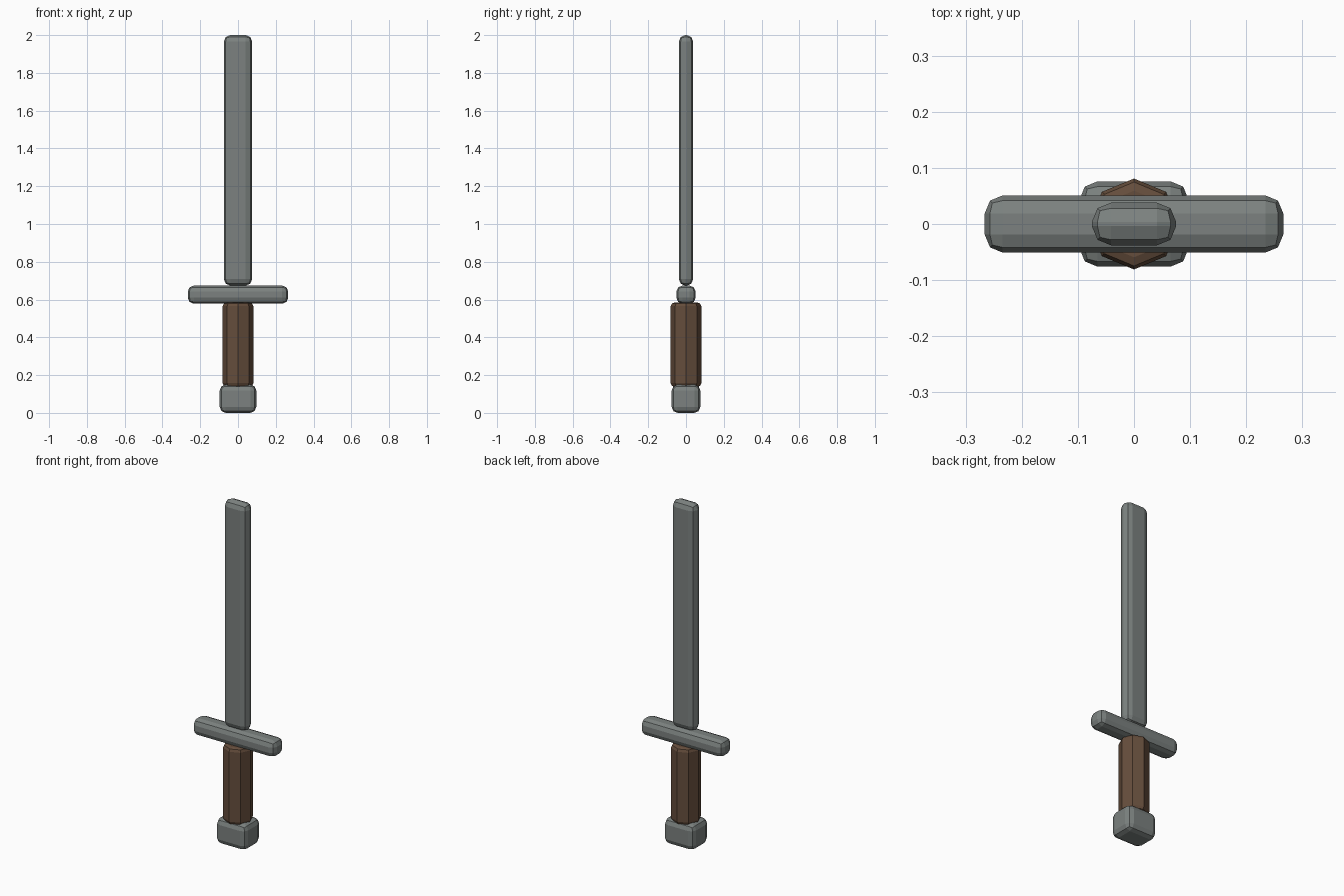
import bpy
import bmesh
import math
from mathutils import Vector

if "Cube" in bpy.data.objects:
    bpy.data.objects.remove(bpy.data.objects["Cube"])


def material(name, rgb):
    mat = bpy.data.materials.new(name)
    mat.diffuse_color = (*rgb, 1)
    mat.use_nodes = True
    mat.node_tree.nodes["Principled BSDF"].inputs["Base Color"].default_value = mat.diffuse_color
    return mat


steel = material("dark_steel", (0.20, 0.222, 0.215))
brown = material("brown_grip", (0.13, 0.075, 0.045))


def make_part(name, bm, centre, bevel, mat):
    """Turn a bmesh into an object with rounded two-step edges."""
    mesh = bpy.data.meshes.new(name)
    bm.to_mesh(mesh)
    bm.free()
    mesh.materials.append(mat)
    obj = bpy.data.objects.new(name, mesh)
    obj.location = centre
    bpy.context.collection.objects.link(obj)
    mod = obj.modifiers.new("rounded_edges", 'BEVEL')
    mod.width = bevel
    mod.segments = 2
    mod.limit_method = 'ANGLE'
    mod.angle_limit = math.radians(50)


def box(name, half_x, half_y, z0, z1, bevel):
    bm = bmesh.new()
    bmesh.ops.create_cube(bm, size=1)
    bmesh.ops.scale(bm, vec=Vector((2 * half_x, 2 * half_y, z1 - z0)), verts=bm.verts)
    make_part(name, bm, (0, 0, (z0 + z1) / 2), bevel, steel)


def cylinder(name, radius, z0, z1, sides, bevel):
    bm = bmesh.new()
    bmesh.ops.create_cone(bm, cap_ends=True, segments=sides,
                          radius1=radius, radius2=radius, depth=z1 - z0)
    make_part(name, bm, (0, 0, (z0 + z1) / 2), bevel, brown)


# Metal parts
box("pommel", 0.097, 0.076, 0.0, 0.15, 0.032)
box("crossguard", 0.266, 0.051, 0.578, 0.674, 0.032)
box("blade", 0.075, 0.038, 0.674, 2.0, 0.034)

# Eight-sided grip
cylinder("grip", 0.081, 0.137, 0.585, 8, 0.02)
